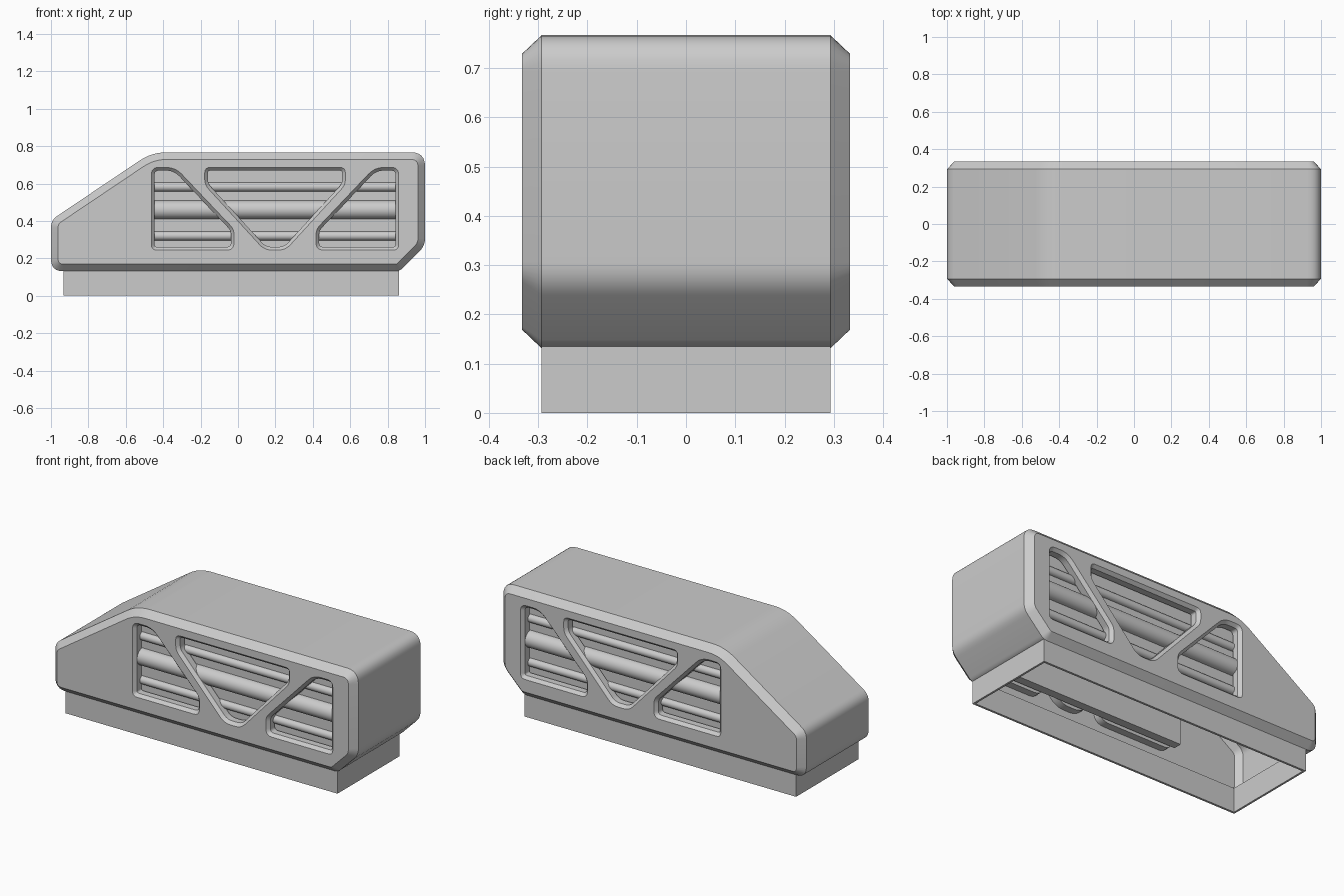
import bpy, bmesh, math
from mathutils import Vector

if "Cube" in bpy.data.objects:
    bpy.data.objects.remove(bpy.data.objects["Cube"])

grey = bpy.data.materials.new("plain_grey")
grey.use_nodes = True
GREY = (0.6, 0.6, 0.6, 1)
grey.diffuse_color = GREY
grey.node_tree.nodes["Principled BSDF"].inputs["Base Color"].default_value = GREY


def rounded(corners, inset=0.0, steps=6):
    """Counter-clockwise (x, z, cut) corners, inset evenly and rounded."""
    n, out = len(corners), []
    for i in range(n):
        a, p, b = (Vector(corners[(i + k) % n][:2]) for k in (-1, 0, 1))
        d1, d2 = (p - a).normalized(), (b - p).normalized()
        n1, n2 = Vector((-d1.y, d1.x)), Vector((-d2.y, d2.x))
        p = p + (n1 + n2) * inset / (1 + n1.dot(n2))
        cut = max(corners[i][2] - inset * math.tan(d1.angle(d2) / 2), 0.006)
        s, e = p - d1 * cut, p + d2 * cut
        for k in range(steps + 1):
            t = k / steps
            out.append(s * (1 - t) ** 2 + p * 2 * t * (1 - t) + e * t * t)
    return out


def loft(name, corners, rings):
    """Solid through (y, inset) rings of one outline."""
    bm = bmesh.new()
    loops = [[bm.verts.new((p.x, y, p.y)) for p in rounded(corners, d)] for y, d in rings]
    n = len(loops[0])
    for a, b in zip(loops, loops[1:]):
        for i in range(n):
            j = (i + 1) % n
            bm.faces.new((a[i], a[j], b[j], b[i]))
    bm.faces.new(loops[0])
    bm.faces.new(loops[-1])
    return finish(name, bm)


def finish(name, bm):
    bmesh.ops.recalc_face_normals(bm, faces=bm.faces)
    me = bpy.data.meshes.new(name)
    bm.to_mesh(me)
    bm.free()
    me.materials.append(grey)
    ob = bpy.data.objects.new(name, me)
    bpy.context.collection.objects.link(ob)
    return ob


def box(name, x0, x1, y0, y1, z0, z1):
    bm = bmesh.new()
    bmesh.ops.create_cube(bm, size=1)
    for v in bm.verts:
        v.co = ((x0 + x1) / 2 + v.co.x * (x1 - x0), (y0 + y1) / 2 + v.co.y * (y1 - y0),
                (z0 + z1) / 2 + v.co.z * (z1 - z0))
    return finish(name, bm)


def activate(ob):
    bpy.ops.object.select_all(action="DESELECT")
    ob.select_set(True)
    bpy.context.view_layer.objects.active = ob


def carve(cutter, *targets):
    """Subtract a cutter from each target, then discard it."""
    cutter.hide_render = True
    for ob in targets:
        mod = ob.modifiers.new("cut", "BOOLEAN")
        mod.operation, mod.solver, mod.object = "DIFFERENCE", "EXACT", cutter
        activate(ob)
        bpy.ops.object.modifier_apply(modifier=mod.name)
    bpy.data.objects.remove(cutter)


def smooth(ob):
    activate(ob)
    bpy.ops.object.shade_smooth_by_angle(angle=math.radians(30))


# Outer shell with chamfered sides
outline = [(-1, .131, .065), (.865, .131, .025), (1, .267, .04),
           (1, .767, .075), (-.46, .767, .08), (-1, .404, .04)]
shell = loft("shell", outline, [(-.333, .038), (-.293, 0), (.293, 0), (.333, .038)])

# Thin-walled interior that follows the chamfer, open underneath
carve(loft("cavity", outline, [(-.319, .043), (-.285, .014), (.285, .014), (.319, .043)]), shell)
carve(box("opening", -.92, .85, -.28, .28, .05, .3), shell)

# Truss-like windows with deep frames, mirrored about their centre
CENTRE = .198
end_window = [(-.463, .244, .03), (-.021, .244, .04), (-.021, .355, .03),
              (-.335, .686, .05), (-.463, .686, .04)]
mid_window = [(.142, .244, .04), (.254, .244, .04), (.574, .593, .03),
              (.574, .686, .03), (-.178, .686, .03), (-.178, .593, .03)]
far_window = [(2 * CENTRE - x, z, c) for x, z, c in reversed(end_window)]
windows = {"left": end_window, "middle": mid_window, "right": far_window}
for side, label in ((-1, "front"), (1, "back")):
    for place, win in windows.items():
        frame = loft(f"{label}_{place}_window_frame", win,
                     [(side * .32, -.03), (side * .275, -.03)])
        rings = [(.36, 0), (.333, 0), (.315, .017), (.2, .017)]
        carve(loft("window", win, [(side * y, d) for y, d in rings]), shell, frame)
        smooth(frame)
smooth(shell)

# Thin-walled base skirt
skirt = box("skirt", -.932, .862, -.293, .293, 0, .14)
carve(box("skirt_hole", -.92, .85, -.28, .28, -.1, .3), skirt)

# Ribbed panels behind the windows
for side, label in ((-1, "front"), (1, "back")):
    box(label + "_panel", -.5, .89, *sorted((side * .265, side * .215)), .225, .71)
    for tag, z, r in (("upper", .582, .024), ("middle", .46, .05), ("lower", .32, .024)):
        bm = bmesh.new()
        bmesh.ops.create_cone(bm, cap_ends=True, segments=32, radius1=r, radius2=r, depth=1.36)
        for v in bm.verts:
            v.co = (v.co.z + CENTRE, side * .265 + v.co.y, z + v.co.x)
        smooth(finish(f"{label}_{tag}_rib", bm))
